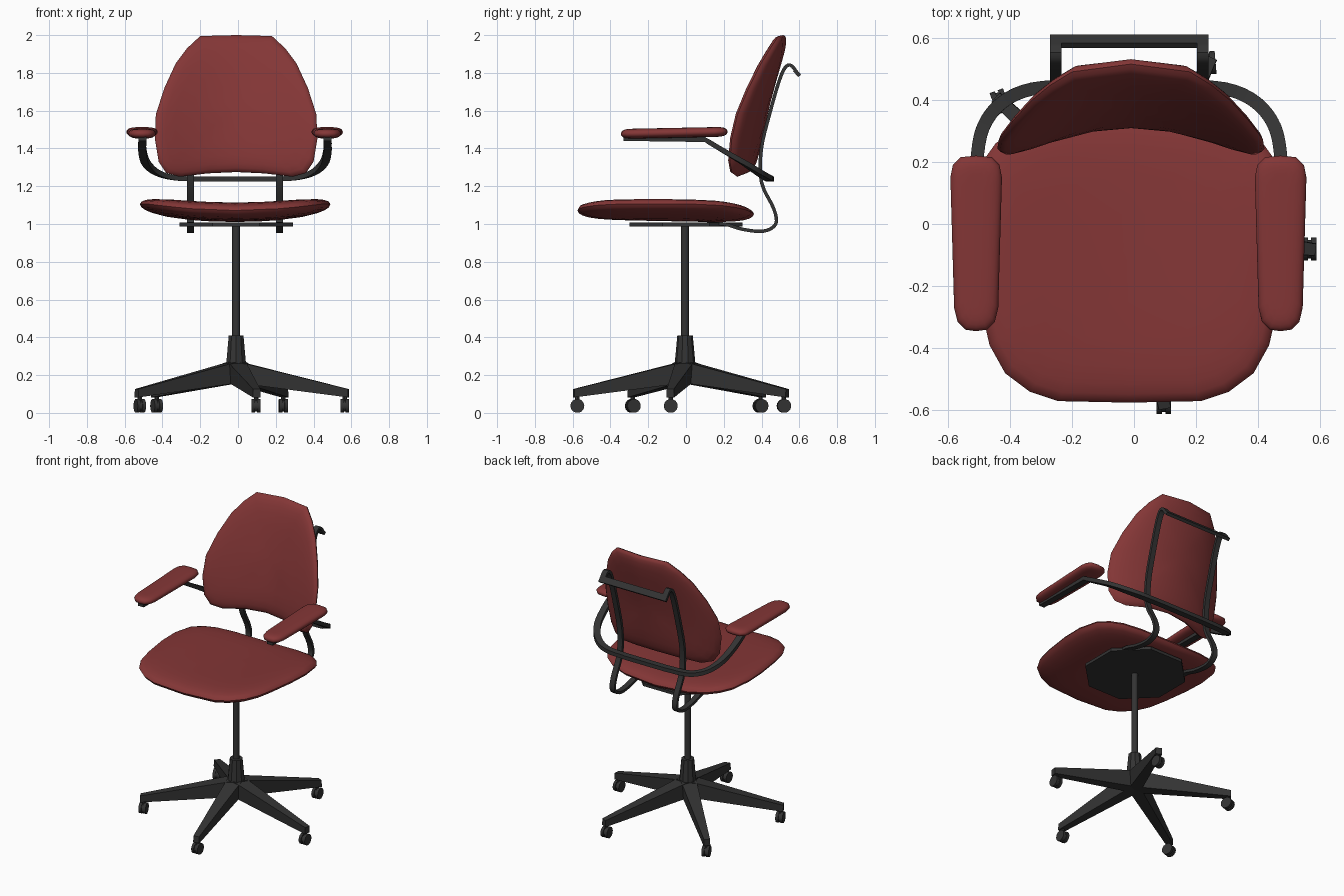
import bpy, bmesh, math
from mathutils import Vector, Matrix

cube = bpy.data.objects.get("Cube")
if cube:
    bpy.data.objects.remove(cube, do_unlink=True)


def material(name, rgb):
    m = bpy.data.materials.new(name)
    m.use_nodes = True
    m.diffuse_color = (*rgb, 1)
    m.node_tree.nodes["Principled BSDF"].inputs["Base Color"].default_value = (*rgb, 1)
    return m


RED = material("red fabric", (0.23, 0.037, 0.037))
BLACK = material("black metal", (0.033, 0.033, 0.033))


def finish(name, bm, mat, smooth=None):
    bmesh.ops.recalc_face_normals(bm, faces=bm.faces)
    mesh = bpy.data.meshes.new(name)
    bm.to_mesh(mesh)
    bm.free()
    ob = bpy.data.objects.new(name, mesh)
    bpy.context.collection.objects.link(ob)
    mesh.materials.append(mat)
    if smooth:
        bpy.ops.object.select_all(action='DESELECT')
        bpy.context.view_layer.objects.active = ob
        ob.select_set(True)
        bpy.ops.object.shade_smooth_by_angle(angle=math.radians(smooth))
    return ob


def cushion(name, half, thick, power, place, squeeze=1.0):
    """Pillow from a half outline; place(u, v, w) bends it into position."""
    outline = half + [(-u, v) for u, v in half[-2:0:-1]]
    mid = (half[0][1] + half[-1][1]) / 2
    steps = [0, 0.3, 0.55, 0.75, 0.87, 0.94, 0.98, 1]
    levels = [(s, 1) for s in steps] + [(s, -1) for s in steps[-2::-1]]
    bm = bmesh.new()
    rings = []
    for s, side in levels:
        w = side * thick * math.sqrt(1 - s ** power)
        k = 1 - (1 - s) * squeeze
        rings.append([bm.verts.new(place(u * s, mid + (v - mid) * k, w)) for u, v in outline])
    n = len(outline)
    for a, b in zip(rings, rings[1:]):
        for i in range(n):
            j = (i + 1) % n
            bm.faces.new((a[i], a[j], b[j], b[i]))
    bmesh.ops.remove_doubles(bm, verts=bm.verts, dist=0.0005)
    return finish(name, bm, RED, 50)


def strip(name, path, width, thick, side=None):
    """Flat bar swept along a path; side fixes the width direction."""
    pts = [Vector(p) for p in path]
    bm = bmesh.new()
    rings = []
    for i, p in enumerate(pts):
        t = (pts[min(i + 1, len(pts) - 1)] - pts[max(i - 1, 0)]).normalized()
        s = Vector(side) if side else t.cross(Vector((0, 0, 1)))
        s.normalize()
        n = s.cross(t)
        rings.append([bm.verts.new(p + s * a * width / 2 + n * b * thick / 2)
                      for a, b in ((-1, -1), (1, -1), (1, 1), (-1, 1))])
    for a, b in zip(rings, rings[1:]):
        for i in range(4):
            j = (i + 1) % 4
            bm.faces.new((a[i], a[j], b[j], b[i]))
    bm.faces.new(rings[0])
    bm.faces.new(rings[-1])
    return finish(name, bm, BLACK, 35)


def add_cone(bm, r1, r2, depth, matrix, sides):
    bmesh.ops.create_cone(bm, cap_ends=True, segments=sides, radius1=r1, radius2=r2,
                          depth=depth, matrix=matrix)


def smooth_path(pts, n=4):
    """Catmull-Rom resampling."""
    p = [Vector(q) for q in pts]
    p = [2 * p[0] - p[1]] + p + [2 * p[-1] - p[-2]]
    out = []
    for a, b, c, d in zip(p, p[1:], p[2:], p[3:]):
        for k in range(n):
            t = k / n
            out.append(0.5 * (2 * b + (c - a) * t + (2 * a - 5 * b + 4 * c - d) * t ** 2
                              + (3 * b - a - 3 * c + d) * t ** 3))
    return out + [p[-2]]


CX, CY = -0.01, -0.005

# Seat cushion, raised at both sides
seat_half = [(0, -.575), (.23, -.57), (.32, -.54), (.4, -.48), (.45, -.39), (.475, -.28),
             (.5, -.1), (.505, .05), (.48, .19), (.43, .26), (.36, .31), (.24, .345), (0, .36)]
cushion("seat", seat_half, 0.047, 6,
        lambda u, v, w: (u - 0.015, v, 1.06 + 0.18 * u * u - 0.02 * v + w))

# Backrest, wrapped forward at the sides and leaning back
back_half = [(0, 1.275), (.15, 1.268), (.3, 1.25), (.37, 1.27), (.41, 1.33), (.43, 1.45),
             (.425, 1.58), (.38, 1.72), (.32, 1.85), (.26, 1.93), (.19, 1.995), (0, 2.0)]


def back_place(u, v, w):
    t = v - 1.25
    return (u + CX, 0.33 + 0.131 * t + 0.154 * t * t - 0.65 * u * u + w, v)


cushion("backrest", back_half, 0.042, 6, back_place)

# Arm pads
pad_half = [(0, -.345), (.035, -.34), (.06, -.315), (.071, -.27), (.083, .15),
            (.075, .19), (.05, .215), (0, .22)]
for label, x in (("left", 0.472), ("right", -0.508)):
    cushion(label + "_arm_pad", pad_half, 0.026, 4,
            lambda u, v, w: (u + x, v, 1.484 + 0.02 * v + w), 0.28)

# Arm bar: one bent strip running behind the backrest
arm = [(.49, .1, 1.447), (.49, .2, 1.387), (.47, .31, 1.322), (.41, .39, 1.27),
       (.31, .435, 1.243), (.15, .445, 1.238)]
arm = [Vector((.49, -.33, 1.453))] + smooth_path(arm)
arm_bar = arm + [Vector((-p.x, p.y, p.z)) for p in reversed(arm)]
strip("arm_bar", [p + Vector((-0.016, 0, 0)) for p in arm_bar], 0.042, 0.026)

# Spring frame: two rails looping from under the seat to a top crossbar
rail = [(.1, 1.0), (.2, 1.0), (.3, .972), (.41, .962), (.475, 1.0), (.465, 1.08), (.40, 1.22),
        (.398, 1.39), (.442, 1.58), (.505, 1.79), (.55, 1.842), (.6, 1.785)]
for label, x in (("left", 0.221), ("right", -0.252)):
    strip(label + "_frame_rail", smooth_path([(x, y, z) for y, z in rail]), 0.037, 0.018, (1, 0, 0))
strip("frame_crossbar", [(-.27, .588, 1.8), (.24, .588, 1.8)], 0.042, 0.02, (0, .65, -.76))

# Octagonal plate under the seat
bm = bmesh.new()
add_cone(bm, 0.325, 0.325, 0.02,
         Matrix.Translation((CX, 0, 0.998)) @ Matrix.Rotation(math.pi / 8, 4, 'Z'), 8)
finish("seat_plate", bm, BLACK)

# Column and hub
bm = bmesh.new()
add_cone(bm, 0.021, 0.021, 0.62, Matrix.Translation((CX, CY, 0.69)), 12)
finish("column", bm, BLACK, 40)
bm = bmesh.new()
add_cone(bm, 0.045, 0.054, 0.11, Matrix.Translation((CX, CY, 0.215)), 10)
add_cone(bm, 0.054, 0.041, 0.14, Matrix.Translation((CX, CY, 0.34)), 10)
finish("hub", bm, BLACK)

# Five tapered legs with twin-wheel casters
yaws = [0, 5, 20, 18, 0]
for i, yaw in enumerate(yaws):
    spin = Matrix.Translation((CX, CY, 0)) @ Matrix.Rotation(math.radians(72 * i - 7.5), 4, 'Z')
    bm = bmesh.new()
    ends = []
    for r, bottom_w, top_w, low, high in ((0.0, .04, .05, .16, .275), (0.6, .021, .019, .082, .126)):
        ends.append([bm.verts.new(spin @ Vector((r, y, z))) for y, z in
                     ((-bottom_w, low), (bottom_w, low), (top_w, high), (-top_w, high))])
    for k in range(4):
        j = (k + 1) % 4
        bm.faces.new((ends[0][k], ends[0][j], ends[1][j], ends[1][k]))
    for e in ends:
        bm.faces.new(e)
    finish(f"leg_{i + 1}", bm, BLACK)

    hub = spin @ Vector((0.58, 0, 0.037))
    turn = Matrix.Translation(hub) @ Matrix.Rotation(math.radians(yaw), 4, 'Z')
    axle = Matrix.Rotation(math.pi / 2, 4, 'Y')
    bm = bmesh.new()
    for x in (-0.014, 0.014):
        add_cone(bm, 0.037, 0.037, 0.018, turn @ Matrix.Translation((x, 0, 0)) @ axle, 14)
    add_cone(bm, 0.03, 0.03, 0.012, turn @ axle, 14)
    add_cone(bm, 0.012, 0.012, 0.06, turn @ Matrix.Translation((0, 0, 0.03)), 8)
    finish(f"caster_{i + 1}", bm, BLACK, 40)
